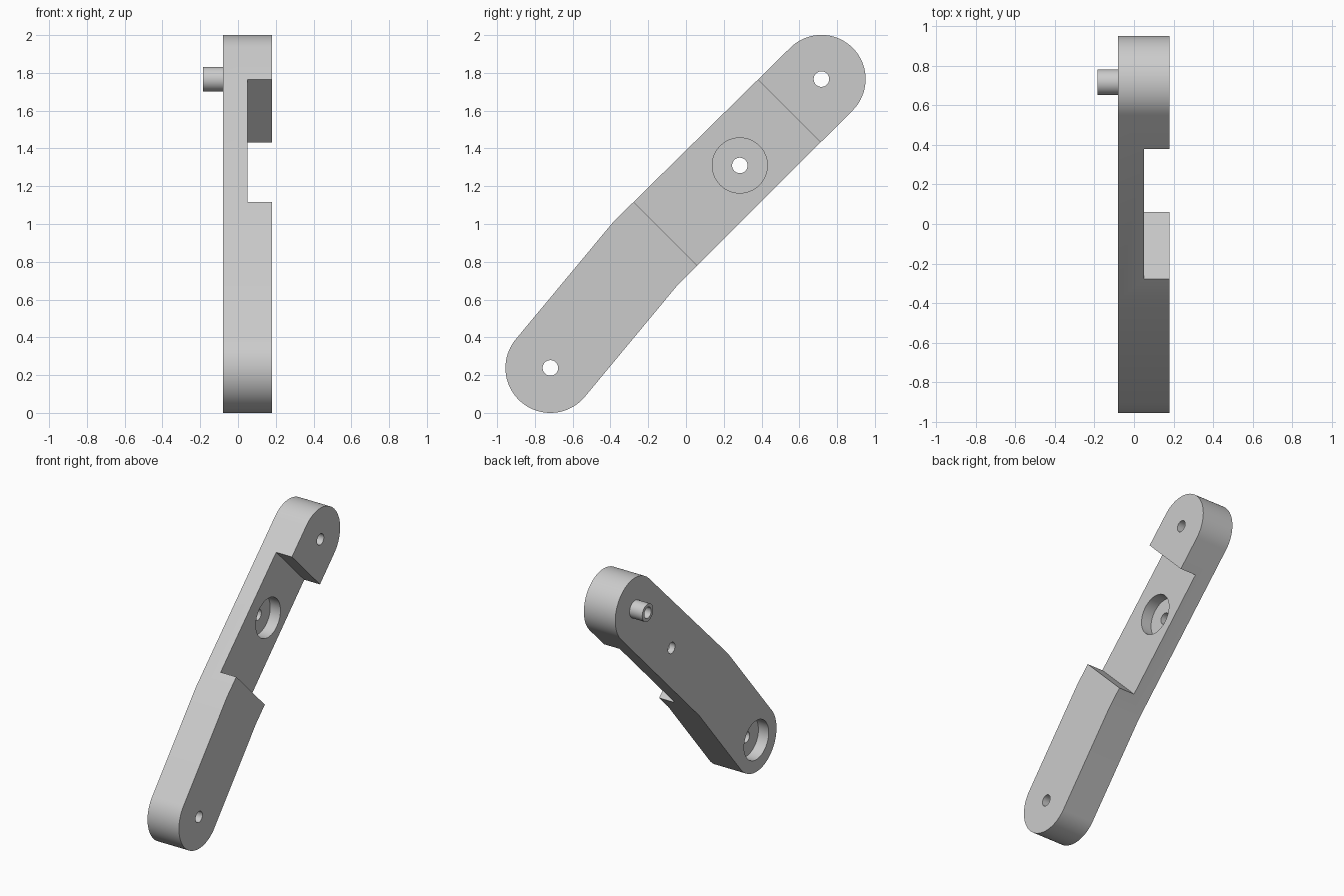
import bpy, bmesh
from math import cos, sin, pi, radians
from mathutils import Vector

old = bpy.data.objects.get("Cube")
if old:
    bpy.data.objects.remove(old, do_unlink=True)

grey = bpy.data.materials.new("light grey")
grey.use_nodes = True
colour = (0.6, 0.6, 0.6, 1)
grey.diffuse_color = colour
grey.node_tree.nodes["Principled BSDF"].inputs["Base Color"].default_value = colour


def prism(name, outline, x0, x1):
    """Extrude a (y, z) outline along x."""
    bm = bmesh.new()
    face = bm.faces.new([bm.verts.new((x0, y, z)) for y, z in outline])
    new = bmesh.ops.extrude_face_region(bm, geom=[face])["geom"]
    moved = [v for v in new if isinstance(v, bmesh.types.BMVert)]
    bmesh.ops.translate(bm, verts=moved, vec=(x1 - x0, 0, 0))
    bmesh.ops.recalc_face_normals(bm, faces=bm.faces)
    mesh = bpy.data.meshes.new(name)
    bm.to_mesh(mesh)
    bm.free()
    mesh.materials.append(grey)
    obj = bpy.data.objects.new(name, mesh)
    bpy.context.collection.objects.link(obj)
    return obj


def arc(centre, radius, start, end, steps):
    return [(centre[0] + radius * cos(start + (end - start) * i / steps),
             centre[1] + radius * sin(start + (end - start) * i / steps))
            for i in range(steps + 1)]


def disc(name, centre, radius, x0, x1):
    return prism(name, arc(centre, radius, 0, 2 * pi, 48)[:-1], x0, x1)


def combine(target, tool, operation):
    tool.hide_render = True
    mod = target.modifiers.new(tool.name, "BOOLEAN")
    mod.operation, mod.object, mod.solver = operation, tool, "EXACT"
    bpy.context.view_layer.objects.active = target
    bpy.ops.object.modifier_apply(modifier=mod.name)
    bpy.data.objects.remove(tool, do_unlink=True)


BACK, FRONT, STEP = -0.08, 0.18, 0.05
top, middle, bottom = (0.717, 1.767), (0.285, 1.31), (-0.718, 0.238)

# Bent bar with rounded ends
a, b = radians(45), radians(49.8)
outline = (arc(top, 0.234, a - pi / 2, a + pi / 2, 40) + [(-0.384, 1.012)]
           + arc(bottom, 0.238, b + pi / 2, b + 3 * pi / 2, 40) + [(-0.045, 0.676)])
arm = prism("bent_arm", outline, BACK, FRONT)

# Hollow peg on the back
combine(arm, disc("peg", top, 0.065, -0.185, 0.0), "UNION")

# Stepped recess across the front
along = Vector((cos(a), sin(a)))
across = Vector((-sin(a), cos(a)))
mid = Vector((0.2205, 1.272))
corners = [mid + along * u * 0.461 + across * v * 0.4
           for u, v in ((-1, -1), (1, -1), (1, 1), (-1, 1))]
combine(arm, prism("recess_cutter", corners, STEP, 0.3), "DIFFERENCE")

# Wide pockets, then the through holes
combine(arm, disc("middle_pocket", middle, 0.146, -0.035, 0.3), "DIFFERENCE")
combine(arm, disc("bottom_pocket", bottom, 0.146, -0.3, 0.005), "DIFFERENCE")
for spot in (top, middle, bottom):
    combine(arm, disc("hole_cutter", spot, 0.041, -0.4, 0.4), "DIFFERENCE")

bpy.ops.object.select_all(action="DESELECT")
arm.select_set(True)
bpy.context.view_layer.objects.active = arm
bpy.ops.object.shade_smooth_by_angle(angle=radians(30))
